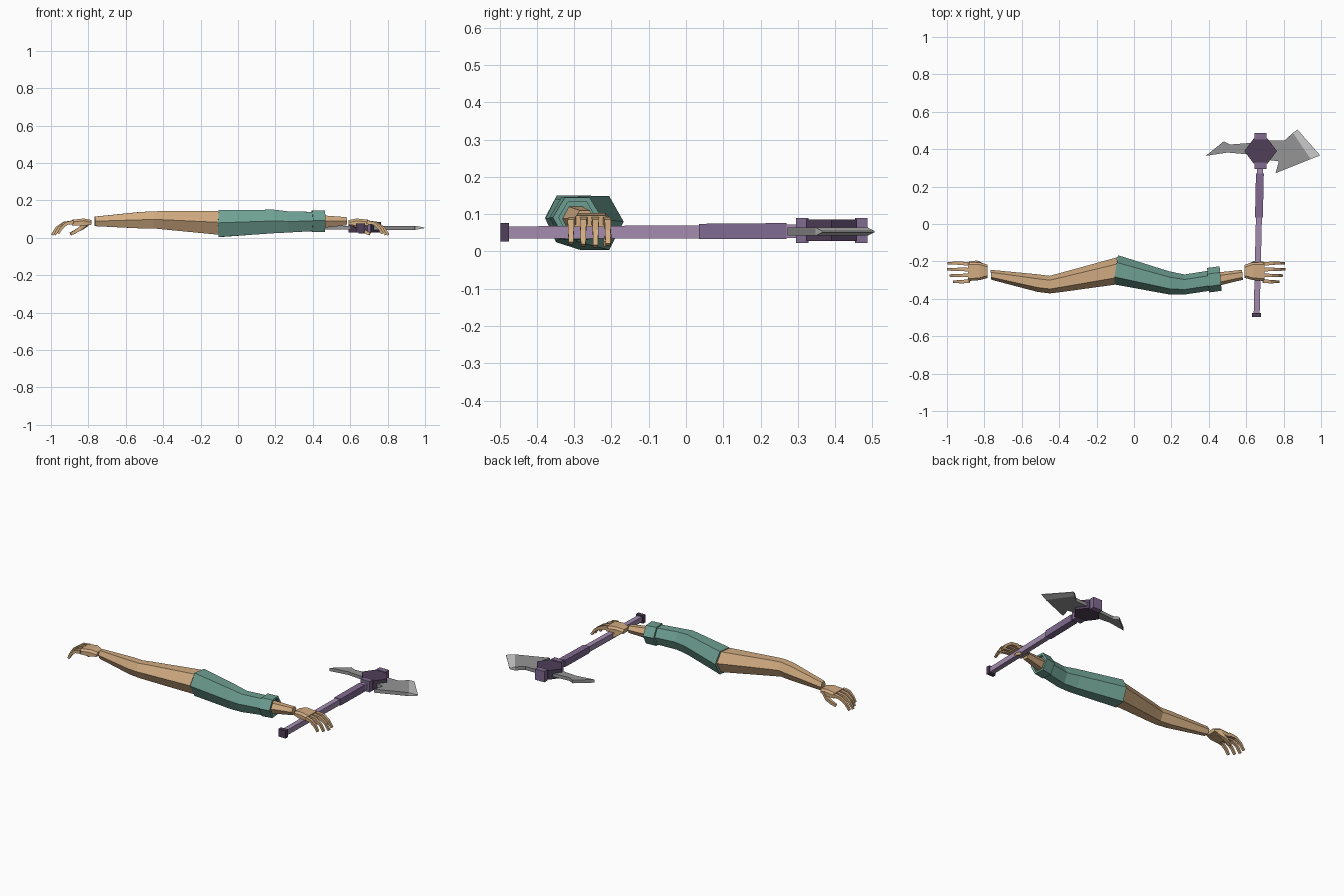
import bpy, bmesh, math
from mathutils import Vector

if "Cube" in bpy.data.objects:
    bpy.data.objects.remove(bpy.data.objects["Cube"])


def material(name, rgb):
    m = bpy.data.materials.new(name)
    m.diffuse_color = (*rgb, 1)
    m.use_nodes = True
    m.node_tree.nodes["Principled BSDF"].inputs["Base Color"].default_value = m.diffuse_color
    return m


SKIN = material("skin tan", (0.64, 0.41, 0.22))
CLOTH = material("sleeve green", (0.157, 0.35, 0.29))
LIGHT = material("light purple", (0.37, 0.26, 0.43))
MID = material("mid purple", (0.22, 0.145, 0.285))
DARK = material("dark purple", (0.08, 0.05, 0.10))
STEEL = material("steel grey", (0.30, 0.30, 0.30))
EDGE = material("bright steel", (0.58, 0.58, 0.58))


def loft(name, rings, mat):
    """Skin a row of equal-sized point rings and cap both ends."""
    bm = bmesh.new()
    rows = [[bm.verts.new(p) for p in r] for r in rings]
    n = len(rows[0])
    for a, b in zip(rows, rows[1:]):
        for i in range(n):
            j = (i + 1) % n
            bm.faces.new((a[i], a[j], b[j], b[i]))
    bm.faces.new(rows[0][::-1])
    bm.faces.new(rows[-1])
    bmesh.ops.recalc_face_normals(bm, faces=bm.faces)
    me = bpy.data.meshes.new(name)
    bm.to_mesh(me)
    bm.free()
    me.materials.append(mat)
    ob = bpy.data.objects.new(name, me)
    bpy.context.collection.objects.link(ob)
    return ob


def hexagon(x, y0, y1, z0, z1, skew=0.0):
    """Hexagon across the arm: flat top and bottom, points front and back."""
    yc, zc = (y0 + y1) / 2, (z0 + z1) / 2
    hw, hz = (y1 - y0) / 2, (z1 - z0) / 2
    ring = [(1, 0.05), (0.5, 1), (-0.5, 1), (-1, 0.05), (-0.5, -1), (0.5, -1)]
    return [(x + skew * hw * a, yc + hw * a, zc + hz * b) for a, b in ring]


def box_ring_y(y, x, hx, z0, z1):
    return [(x - hx, y, z0), (x + hx, y, z0), (x + hx, y, z1), (x - hx, y, z1)]


def plate(name, outline, z0, z1, mat):
    return loft(name, [[(x, y, z) for x, y in outline] for z in (z0, z1)], mat)


# Bare arm
loft("bare_arm", [hexagon(*s) for s in (
    (-0.098, -0.325, -0.178, 0.016, 0.143, 0.12),
    (-0.40, -0.366, -0.262, 0.045, 0.143, 0.10),
    (-0.45, -0.371, -0.277, 0.050, 0.141),
    (-0.52, -0.363, -0.268, 0.050, 0.138, -0.10),
    (-0.765, -0.298, -0.245, 0.062, 0.113, -0.08))], SKIN)

# Sleeved arm: sleeve, hollow cuff, forearm
loft("sleeve", [hexagon(*s) for s in (
    (-0.098, -0.322, -0.167, 0.004, 0.148, 0.16),
    (0.19, -0.378, -0.252, 0.024, 0.150, -0.08),
    (0.27, -0.377, -0.270, 0.028, 0.141),
    (0.41, -0.357, -0.247, 0.036, 0.138, 0.08))], CLOTH)
loft("cuff", [hexagon(*s) for s in (
    (0.396, -0.366, -0.235, 0.030, 0.146, -0.08),
    (0.463, -0.357, -0.226, 0.032, 0.145, -0.08),
    (0.463, -0.341, -0.242, 0.044, 0.133, -0.08),
    (0.445, -0.341, -0.242, 0.044, 0.133, -0.08))], CLOTH)
loft("forearm", [hexagon(*s) for s in (
    (0.42, -0.338, -0.262, 0.050, 0.122),
    (0.58, -0.298, -0.245, 0.066, 0.110, -0.08))], SKIN)


def finger(name, path, w, side):
    """Square rod bent along a path of (x, y, z) points, tapering to its tip."""
    pts = [Vector(p) for p in path]
    rings = []
    for i, p in enumerate(pts):
        d = (pts[min(i + 1, len(pts) - 1)] - pts[max(i - 1, 0)]).normalized()
        across = d.cross(Vector((0, 0, 1))).normalized()
        up = across.cross(d)
        h = w * (1 - 0.12 * i) / 2
        rings.append([place(p + across * a * h + up * b * h, side)
                      for a, b in ((-1, -1), (1, -1), (1, 1), (-1, 1))])
    loft(name, rings, SKIN)


def place(p, side):
    """Left hand as given, right hand mirrored about the shoulder plane."""
    return (p[0] if side == "left" else -0.19 - p[0], p[1], p[2])


# Hands
for side in ("left", "right"):
    palm = []
    for x, y0, y1, z0, z1 in ((-0.782, -0.288, -0.218, 0.070, 0.094),
                              (-0.825, -0.300, -0.205, 0.064, 0.103),
                              (-0.888, -0.305, -0.204, 0.066, 0.096)):
        c = 0.012
        ring = [(y0, z0), (y1, z0), (y1, z1 - c), (y1 - c, z1),
                (y0 + c, z1), (y0, z1 - c)]
        palm.append([place((x, y, z), side) for y, z in ring])
    loft(side + "_palm", palm, SKIN)
    for i, (y, reach, drop) in enumerate(((-0.214, 0.112, 0.018), (-0.244, 0.114, 0.014),
                                          (-0.274, 0.100, 0.016), (-0.304, 0.082, 0.022))):
        x = -0.880
        spread = (i - 1.5) * -0.003
        finger(f"{side}_finger_{i + 1}", [
            (x, y, 0.083), (x - reach * 0.45, y + spread, 0.077),
            (x - reach * 0.78, y + spread, 0.052),
            (x - reach, y + spread, drop)], 0.020, side)
    finger(side + "_thumb", [(-0.81, -0.222, 0.074), (-0.838, -0.207, 0.052),
                             (-0.868, -0.208, 0.034), (-0.895, -0.214, 0.020)], 0.024, side)

# Axe handle: pommel, thin shaft, thick grip
loft("pommel", [box_ring_y(y, 0.655, 0.024, 0.027, 0.076) for y in (-0.498, -0.475)], DARK)
loft("shaft", [box_ring_y(-0.476, 0.656, 0.016, 0.035, 0.067),
               box_ring_y(0.04, 0.668, 0.016, 0.035, 0.070)], LIGHT)
loft("grip", [box_ring_y(0.035, 0.668, 0.021, 0.033, 0.074),
              box_ring_y(0.27, 0.673, 0.021, 0.033, 0.076)], MID)
loft("shaft_top", [box_ring_y(y, 0.674, 0.017, 0.036, 0.072) for y in (0.265, 0.30)], LIGHT)

# Axe head: dark core with a purple collar at each end
plate("head_core", [(0.590, 0.390), (0.640, 0.457), (0.714, 0.457),
                    (0.764, 0.390), (0.714, 0.323), (0.640, 0.323)], 0.028, 0.085, DARK)
for name, y0, y1 in (("lower_collar", 0.295, 0.328), ("upper_collar", 0.453, 0.487)):
    loft(name, [box_ring_y(y, 0.677, 0.032, 0.022, 0.090) for y in (y0, y1)], MID)

# Main blade with a bright sharpened edge
plate("blade", [(0.70, 0.445), (0.805, 0.447), (0.850, 0.487), (0.945, 0.347),
                (0.757, 0.272), (0.774, 0.335), (0.70, 0.345)], 0.042, 0.064, STEEL)
edge_rings = []
for a, b, z0, z1 in (((0.850, 0.487), (0.945, 0.347), 0.042, 0.064),
                     ((0.874, 0.505), (0.996, 0.366), 0.051, 0.055)):
    edge_rings.append([(*a, z0), (*b, z0), (*b, z1), (*a, z1)])
loft("blade_edge", edge_rings, EDGE)

# Back spike
plate("back_spike", [(0.66, 0.436), (0.512, 0.425), (0.480, 0.442), (0.383, 0.364),
                     (0.500, 0.382), (0.66, 0.368)], 0.043, 0.063, STEEL)
